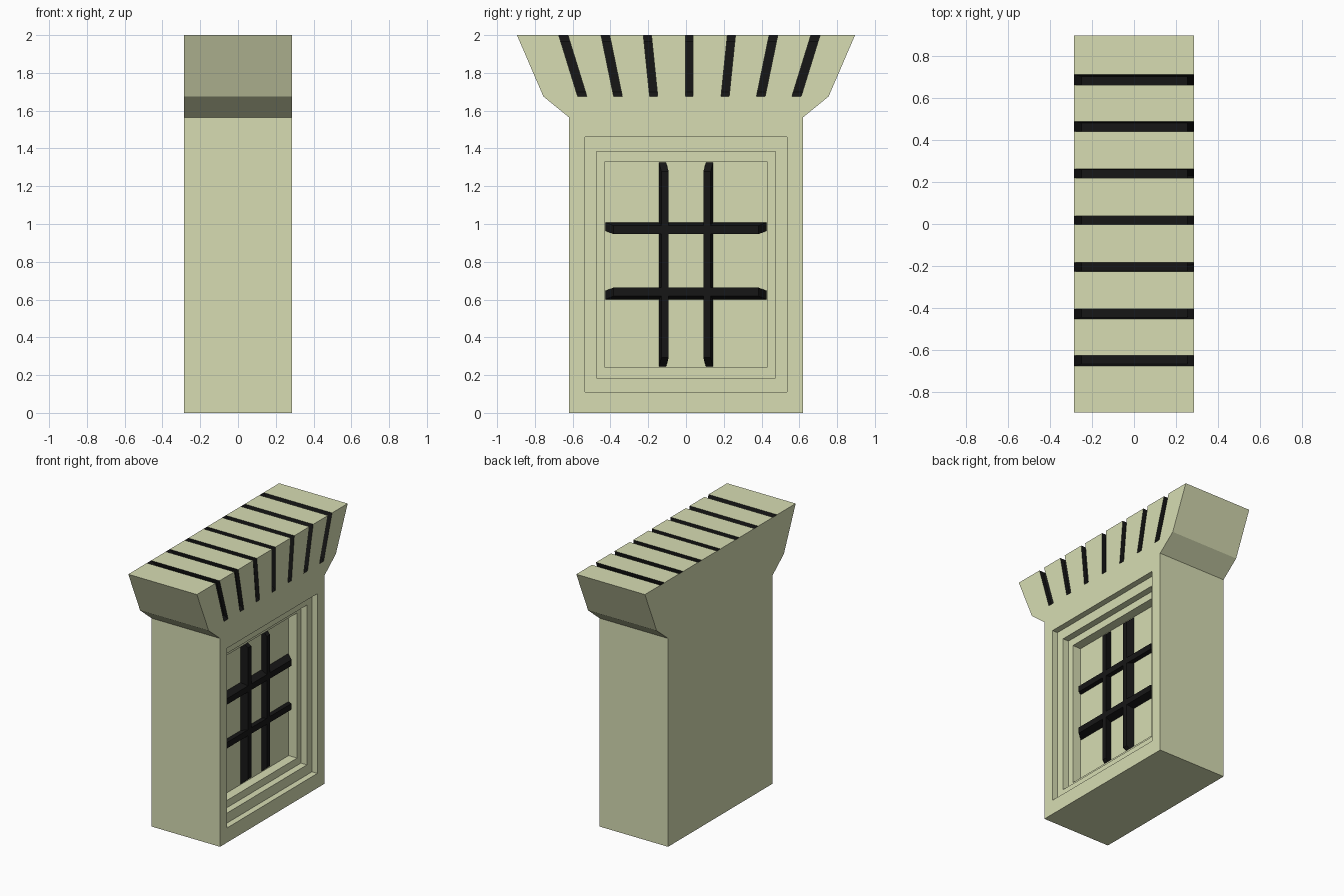
import bpy
import bmesh

if "Cube" in bpy.data.objects:
    bpy.data.objects.remove(bpy.data.objects["Cube"])


def material(name, rgb):
    m = bpy.data.materials.new(name)
    m.diffuse_color = (*rgb, 1)
    m.use_nodes = True
    m.node_tree.nodes["Principled BSDF"].inputs["Base Color"].default_value = m.diffuse_color
    return m


STONE = material("pale_stone", (0.68, 0.72, 0.45))
BLACK = material("black", (0.008, 0.008, 0.008))


def loft(name, loop_a, loop_b, mats, index=0):
    """Solid between two matching loops of points."""
    bm = bmesh.new()
    a = [bm.verts.new(p) for p in loop_a]
    b = [bm.verts.new(p) for p in loop_b]
    bm.faces.new(a)
    bm.faces.new(b[::-1])
    n = len(a)
    for i in range(n):
        j = (i + 1) % n
        bm.faces.new((a[i], b[i], b[j], a[j]))
    for f in bm.faces:
        f.material_index = index
    bmesh.ops.recalc_face_normals(bm, faces=bm.faces)
    mesh = bpy.data.meshes.new(name)
    bm.to_mesh(mesh)
    bm.free()
    for m in mats:
        mesh.materials.append(m)
    ob = bpy.data.objects.new(name, mesh)
    bpy.context.collection.objects.link(ob)
    return ob


def cut(target, cutter):
    mod = target.modifiers.new("cut", 'BOOLEAN')
    mod.operation = 'DIFFERENCE'
    mod.solver = 'EXACT'
    mod.object = cutter
    bpy.context.view_layer.objects.active = target
    bpy.ops.object.modifier_apply(modifier=mod.name)
    bpy.data.objects.remove(cutter)


def rect(x, y, z0, z1):
    return [(x, -y, z0), (x, y, z0), (x, y, z1), (x, -y, z1)]


# Body with flared top
D = 0.285
half = [(0.62, 0), (0.62, 1.565), (0.755, 1.675), (0.895, 2.0)]
outline = half + [(-y, z) for y, z in reversed(half)]
body = loft("body", [(-D, y, z) for y, z in outline],
            [(D, y, z) for y, z in outline], [STONE, BLACK])

# Stepped window recess
PANE = D - 0.165
for y, z0, z1, depth in [(0.535, 0.11, 1.46, 0.045),
                         (0.475, 0.185, 1.385, 0.095),
                         (0.43, 0.24, 1.33, 0.165)]:
    cut(body, loft("recess", rect(D - depth, y, z0, z1),
                   rect(D + 0.1, y, z0, z1), [STONE, BLACK]))

# Fanned black grooves across the top and down the window side
G = 0.03
groove = [(-D + 0.001, 2.0), (-D + 0.035, 2 - G), (D - G, 2 - G),
          (D - G, 1.70), (D, 1.675), (D + 0.06, 1.625),
          (D + 0.06, 2.1), (-D - 0.1, 2.1)]
for k in range(-3, 4):
    w = 0.02 + 0.0015 * abs(k)

    def side(s):
        return [(x, 0.018 + k * (0.189 + 0.0335 * (z - 1.675) / 0.325) + s * w, z)
                for x, z in groove]
    cut(body, loft("groove", side(-1), side(1), [STONE, BLACK], 1))


# Window bars: bevelled ends, front face leaning towards the window centre
def bar(name, centre, sign, back, front, lo, hi, cut_len, upright):
    def loop(x, span, e):
        a, b = (centre + sign * s for s in span)
        l, h = lo + e, hi - e
        pts = [(a, l), (b, l), (b, h), (a, h)]
        return [(x, u, v) if upright else (x, v, u) for u, v in pts]
    loft(name, loop(PANE - 0.005, back, 0),
         loop(PANE + 0.055, front, cut_len), [BLACK])


for s, tag in ((-1, "low"), (1, "high")):
    bar("upright_bar_" + tag, 0, s, (0.107, 0.145), (0.092, 0.13),
        0.24, 1.33, 0.052, True)
    bar("cross_bar_" + tag, 0.805, s, (0.16, 0.205), (0.142, 0.187),
        -0.43, 0.43, 0.045, False)
